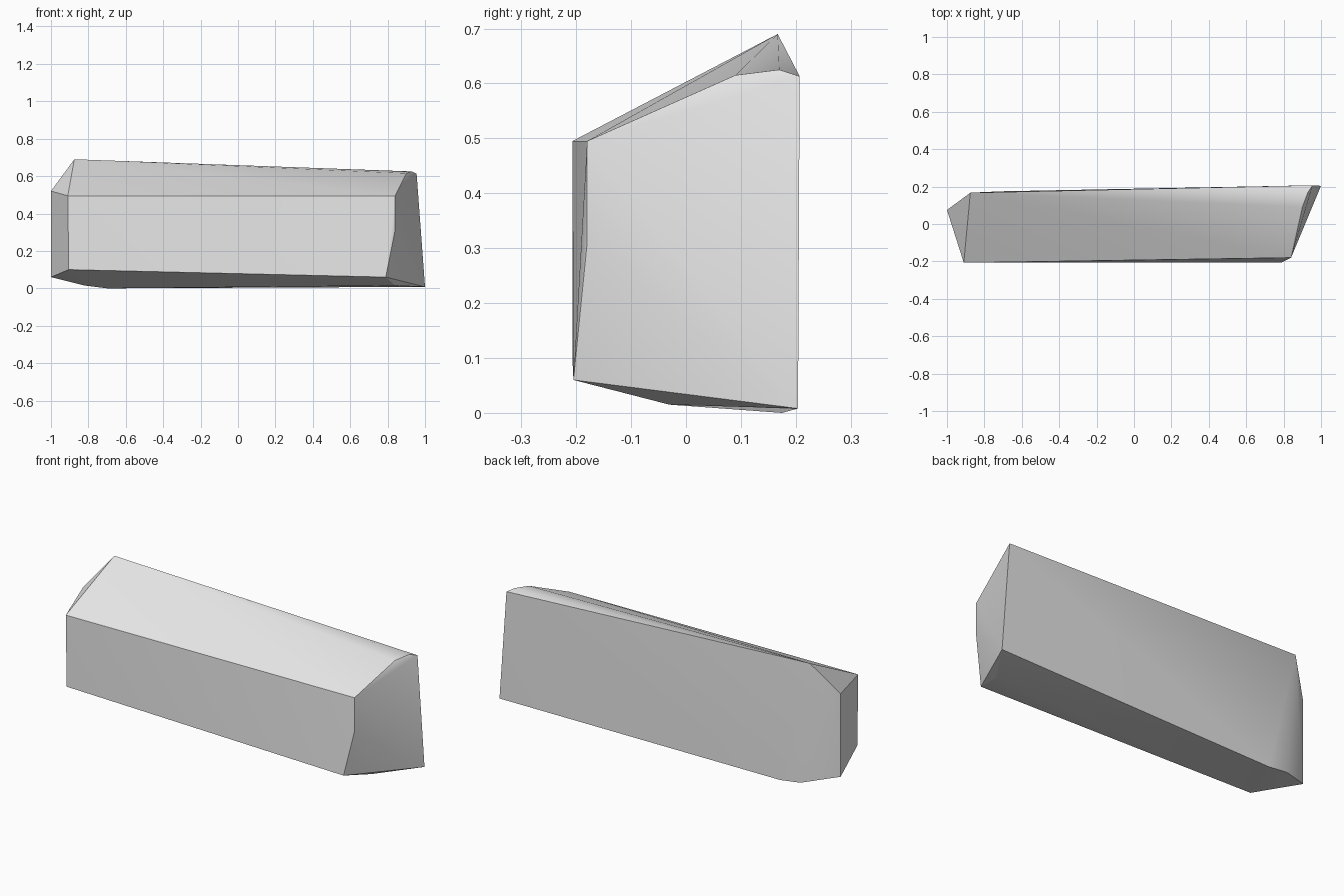
import bpy
import bmesh
import math

# Remove the default cube
default_cube = bpy.data.objects.get("Cube")
if default_cube:
    bpy.data.objects.remove(default_cube, do_unlink=True)


def make_material(name, colour):
    material = bpy.data.materials.new(name)
    material.use_nodes = True
    material.diffuse_color = colour
    material.node_tree.nodes["Principled BSDF"].inputs["Base Color"].default_value = colour
    return material


def convex_block(name, corner_groups, material):
    """Wrap a faceted solid tightly around its corner points."""
    bm = bmesh.new()
    for group in corner_groups:
        for corner in group:
            bm.verts.new(corner)
    bmesh.ops.convex_hull(bm, input=bm.verts[:])
    # Drop any corner that ended up inside the solid
    loose = [v for v in bm.verts if not v.link_faces]
    bmesh.ops.delete(bm, geom=loose, context="VERTS")
    bmesh.ops.recalc_face_normals(bm, faces=bm.faces[:])
    mesh = bpy.data.meshes.new(name)
    bm.to_mesh(mesh)
    bm.free()
    mesh.materials.append(material)
    block = bpy.data.objects.new(name, mesh)
    bpy.context.collection.objects.link(block)
    return block


# Blunt end: front edge, outer edge, peak and underside
blunt_end = [
    (-0.91, -0.207, 0.495), (-0.905, -0.207, 0.1),
    (-1, 0.075, 0.52), (-1, 0.075, 0.06),
    (-0.875, 0.167, 0.69),
    (-0.82, 0.17, 0.015), (-0.7, 0.175, 0),
]

# Slanted end: front edge, chipped top and underside
slanted_end = [
    (0.84, -0.18, 0.495), (0.84, -0.18, 0.31), (0.79, -0.205, 0.06),
    (0.9, 0.09, 0.615), (0.93, 0.17, 0.625), (0.955, 0.207, 0.613),
    (1, 0.204, 0.008), (0.84, -0.03, 0.015),
]

stone_grey = make_material("stone grey", (0.8, 0.8, 0.8, 1))
stone = convex_block("stone_slab", (blunt_end, slanted_end), stone_grey)

# Soft shading on shallow facets, crisp main edges
bpy.ops.object.select_all(action="DESELECT")
stone.select_set(True)
bpy.context.view_layer.objects.active = stone
bpy.ops.object.shade_smooth_by_angle(angle=math.radians(30))
